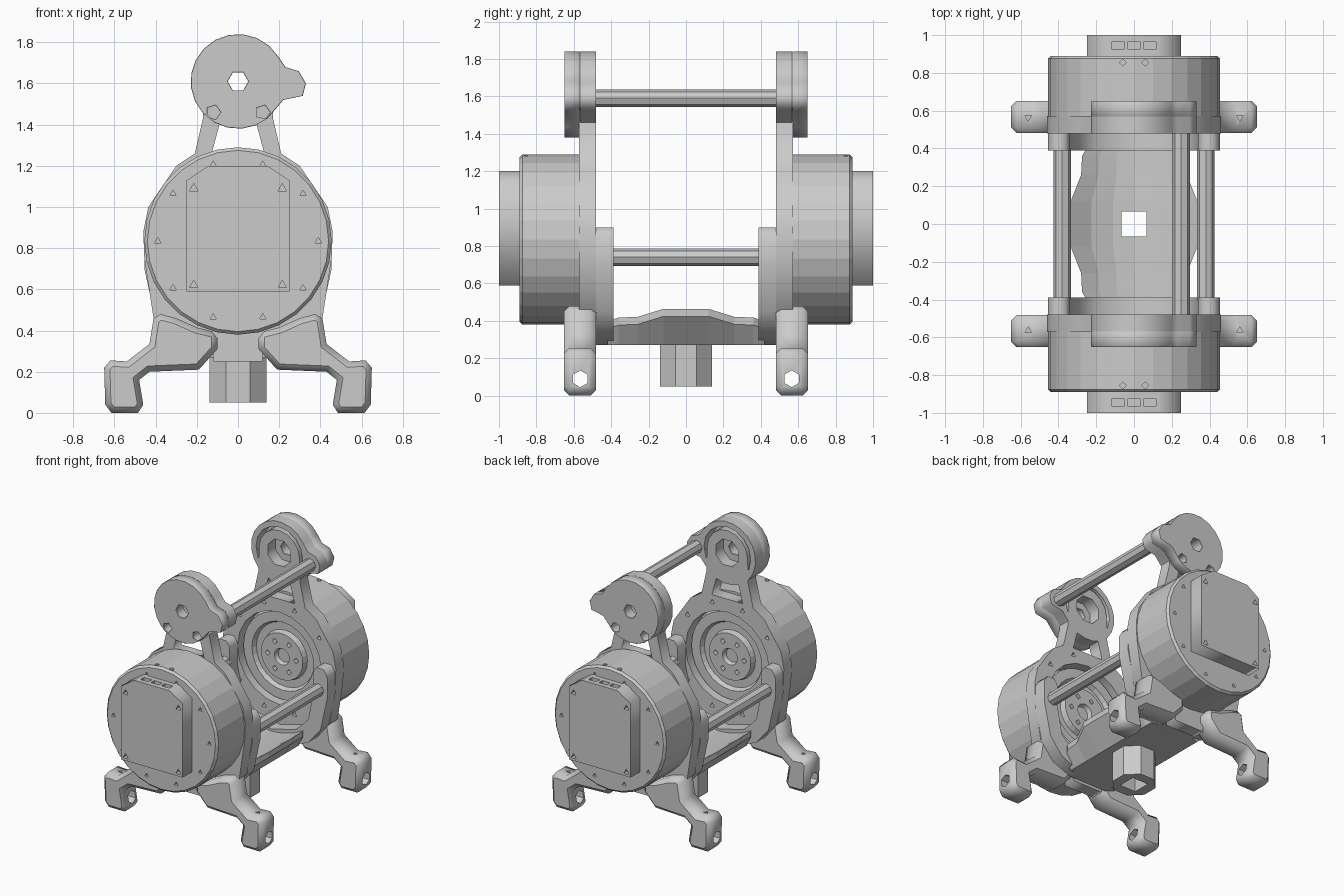
import bpy, bmesh
from math import pi, sin, cos, radians
from mathutils import Matrix, Vector

if "Cube" in bpy.data.objects:
    bpy.data.objects.remove(bpy.data.objects["Cube"])

MZ = 0.835   # motor axis height
BZ = 1.61    # top boss axis height


def add(name, bm):
    me = bpy.data.meshes.new(name)
    bmesh.ops.recalc_face_normals(bm, faces=bm.faces)
    bm.to_mesh(me)
    bm.free()
    ob = bpy.data.objects.new(name, me)
    bpy.context.collection.objects.link(ob)
    return ob


def ngon(cx, cz, r, n, a0=0, a1=360):
    """Points on a circle, or on an arc when a1 - a0 is not a full turn."""
    full = a1 - a0 == 360
    steps = n if full else n - 1
    return [(cx + r * cos(radians(a0 + (a1 - a0) * i / steps)),
             cz + r * sin(radians(a0 + (a1 - a0) * i / steps))) for i in range(n)]


def sym(half):
    """Close a right-hand half outline by reflecting it in x."""
    return half + [(-x, z) for x, z in reversed(half) if x > 1e-5]


def plate(name, loops, y0, y1, bevel=0):
    """Front-view outline with holes, extruded from y0 to y1."""
    cu = bpy.data.curves.new(name, 'CURVE')
    cu.dimensions, cu.fill_mode = '2D', 'BOTH'
    cu.extrude = abs(y1 - y0) / 2
    for pts in loops:
        s = cu.splines.new('POLY')
        s.points.add(len(pts) - 1)
        for p, (x, z) in zip(s.points, pts):
            p.co = (x, z, 0, 1)
        s.use_cyclic_u = True
    tmp = bpy.data.objects.new(name + "_tmp", cu)
    bpy.context.collection.objects.link(tmp)
    bpy.context.view_layer.update()
    me = bpy.data.meshes.new_from_object(
        tmp.evaluated_get(bpy.context.evaluated_depsgraph_get()))
    bm = bmesh.new()
    bm.from_mesh(me)
    bpy.data.objects.remove(tmp)
    bpy.data.curves.remove(cu)
    bpy.data.meshes.remove(me)
    bm.transform(Matrix.Translation((0, (y0 + y1) / 2, 0)) @ Matrix.Rotation(pi / 2, 4, 'X'))
    bmesh.ops.remove_doubles(bm, verts=bm.verts, dist=1e-5)
    bmesh.ops.dissolve_limit(bm, angle_limit=0.02, verts=bm.verts, edges=bm.edges)
    ob = add(name, bm)
    if bevel:
        m = ob.modifiers.new("chamfer", 'BEVEL')
        m.width, m.segments = bevel, 1
        m.limit_method, m.angle_limit = 'ANGLE', radians(75)
    return ob


def prism(bm, a, b, r, n):
    """n-sided prism from point a to point b."""
    a, b = Vector(a), Vector(b)
    rot = (b - a).to_track_quat('Z', 'Y').to_matrix().to_4x4()
    bmesh.ops.create_cone(bm, cap_ends=True, segments=n, radius1=r, radius2=r,
                          depth=(b - a).length,
                          matrix=Matrix.Translation((a + b) / 2) @ rot)


def box(bm, c, s):
    bmesh.ops.create_cube(bm, size=1, matrix=Matrix.Translation(c) @ Matrix.Diagonal((*s, 1)))


def cut(ob, bm):
    cutter = add(ob.name + "_cutter", bm)
    cutter.hide_render = True
    cutter.hide_set(True)
    m = ob.modifiers.new("cut", 'BOOLEAN')
    m.operation, m.solver, m.object = 'DIFFERENCE', 'EXACT', cutter


def mirror(ob, x=False, y=True):
    m = ob.modifiers.new("mirror", 'MIRROR')
    m.use_axis = (x, y, False)
    m.use_clip = False
    m.use_mirror_merge = False


# Motors: turned housing with a recessed rotor face on the inner side
prof = [(0, .89), (.44, .89), (.455, .875), (.455, .57), (.335, .57), (.32, .52), (.25, .52),
        (.235, .55), (.18, .55), (.17, .51), (.06, .51), (.05, .54), (0, .54)]
bm = bmesh.new()
vs = [bm.verts.new((r, y, MZ)) for r, y in prof]
es = [bm.edges.new(p) for p in zip(vs, vs[1:])]
bmesh.ops.spin(bm, geom=vs + es, cent=(0, 0, MZ), axis=(0, 1, 0), angle=2 * pi, steps=28)
bmesh.ops.remove_doubles(bm, verts=bm.verts, dist=1e-4)
motor = add("motor", bm)
bm = bmesh.new()
for x, z in ngon(0, MZ, .39, 10):
    prism(bm, (x, .87, z), (x, .92, z), .018, 3)
for x, z in ngon(0, MZ, .115, 6):
    prism(bm, (x, .48, z), (x, .54, z), .02, 4)
for x in (-.06, .06):
    prism(bm, (x, .855, MZ + .42), (x, .855, MZ + .5), .018, 4)
cut(motor, bm)
mirror(motor)

# Motor end covers with screw holes and a row of sockets on top
cover = plate("motor_cover", [[(-.25, .59), (.25, .59), (.25, 1.13), (.145, 1.2),
                               (-.145, 1.2), (-.25, 1.13)]], .88, 1.0)
bm = bmesh.new()
for x in (-.215, .215):
    for z in (.62, 1.09):
        prism(bm, (x, .97, z), (x, 1.03, z), .024, 3)
for x in (-.085, 0, .085):
    box(bm, (x, .945, 1.2), (.065, .04, .08))
cut(cover, bm)
mirror(cover)

# Side frames: A-shaped plate with a ring around each motor
half = ngon(0, BZ, .165, 5, 90, 0) + [
    (.17, 1.43), (.21, 1.26), (.3, 1.2), (.436, 1.0), (.46, .88), (.455, .75),
    (.41, .46), (.28, .38), (.12, .31), (.12, .25)]
frame = plate("side_frame",
              [sym(half), ngon(0, MZ, .34, 20), ngon(0, BZ, .1, 8, 22.5, 382.5),
               [(-.085, 1.42), (.085, 1.42), (.125, 1.27), (-.125, 1.27)]]
              + [ngon(x, z, .022, 3, 90, 450) for x, z in ngon(0, MZ, .4, 10)],
              .48, .572)
mirror(frame)

# Top bosses: outer disc with a lobe, and the rim that wraps the frame top
boss = ngon(0, BZ, .23, 17, 32, 309) + [(.22, 1.52), (.315, 1.54), (.33, 1.6),
                                        (.295, 1.66), (.23, 1.68)]
disc = plate("boss_disc", [boss, ngon(0, BZ, .05, 6)]
             + [ngon(x, 1.46, .036, 5) for x in (-.12, .12)], .568, .65)
rim = plate("boss_rim", [boss, ngon(0, BZ, .19, 16)], .48, .568)
m = disc.modifiers.new("chamfer", 'BEVEL')
m.width, m.segments, m.limit_method, m.angle_limit = .014, 1, 'ANGLE', radians(80)
mirror(disc)
mirror(rim)

# Legs with feet
leg = plate("leg", [[(.1, .39), (.1, .31), (.19, .21), (.43, .2), (.48, .16), (.46, .04),
                     (.485, 0), (.615, 0), (.645, .04), (.65, .22), (.62, .255), (.54, .25),
                     (.43, .335), (.41, .46), (.375, .48), (.3, .46), (.2, .415)]],
            .482, .652, .028)
bm = bmesh.new()
prism(bm, (.4, .565, .09), (.7, .565, .09), .045, 6)
prism(bm, (.56, .565, .2), (.56, .565, .3), .02, 3)
cut(leg, bm)
mirror(leg, x=True)

# Rod posts: a U-shaped yoke rising from the base at each end
yoke = [(0, .27), (.15, .27), (.3, .33), (.4, .45), (.455, .7), (.455, .85), (.425, .9),
        (.365, .9), (.34, .86), (.34, .7), (.3, .5), (.2, .4), (0, .35)]
yoke += [(-x, z) for x, z in reversed(yoke[1:-1])]
mirror(plate("rod_post", [yoke], .388, .482))

# Tie rods
for name, x, z, ln in (("top_rod", .25, 1.59, .5), ("left_rod", -.38, .74, .4),
                       ("right_rod", .38, .74, .4)):
    bm = bmesh.new()
    prism(bm, (x, -ln, z), (x, ln, z), .046, 8)
    add(name, bm)

# Base cradle: trough lofted along y, wider in the middle
bm = bmesh.new()
rings = []
for y, w in ((-.42, .24), (-.36, .275), (-.26, .28), (-.12, .335), (.12, .335), (.26, .28),
             (.36, .275), (.42, .24)):
    top = [(w * t, MZ - (.5 ** 2 - (w * t) ** 2) ** .5) for t in (-1, -.67, -.33, 0, .33, .67, 1)]
    low = [(w, top[-1][1] - .04), (.2, .27), (-.2, .27), (-w, top[0][1] - .04)]
    rings.append([bm.verts.new((x, y, z)) for x, z in top + low])
for a, b in zip(rings, rings[1:]):
    for i in range(len(a)):
        j = (i + 1) % len(a)
        bm.faces.new((a[i], a[j], b[j], b[i]))
bm.faces.new(rings[0])
bm.faces.new(rings[-1])
base = add("base_cradle", bm)

# Mounting peg under the base, with a square hole through both
bm = bmesh.new()
bmesh.ops.create_cone(bm, cap_ends=True, segments=8, radius1=.15, radius2=.15, depth=.24,
                      matrix=Matrix.Translation((0, 0, .17)) @ Matrix.Rotation(pi / 8, 4, 'Z'))
peg = add("mounting_peg", bm)
for ob in (base, peg):
    bm = bmesh.new()
    box(bm, (0, 0, .25), (.13, .13, .7))
    cut(ob, bm)
